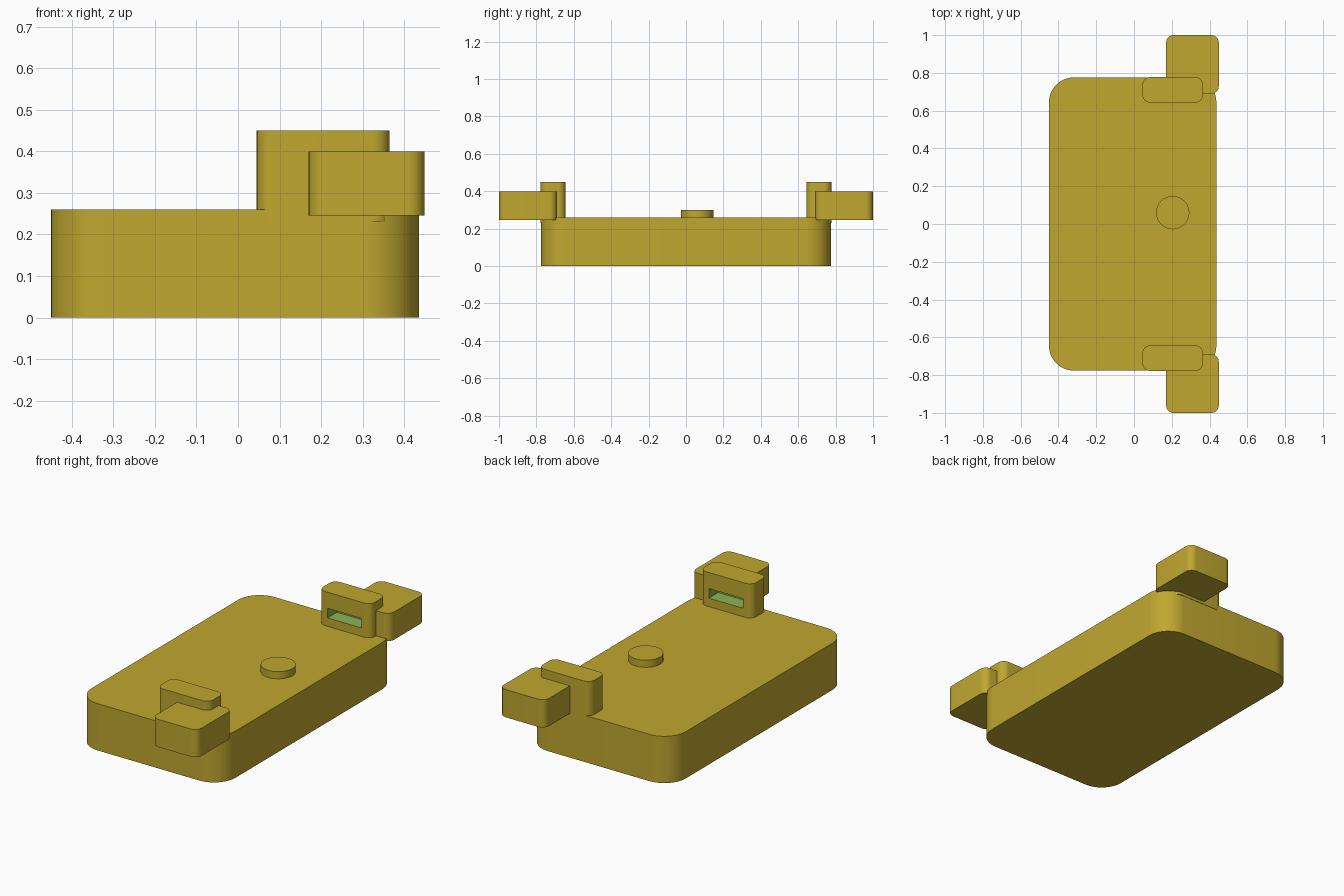
import bpy, bmesh, math

if "Cube" in bpy.data.objects:
    bpy.data.objects.remove(bpy.data.objects["Cube"])


def material(name, rgb):
    m = bpy.data.materials.new(name)
    m.diffuse_color = (*rgb, 1)
    m.use_nodes = True
    m.node_tree.nodes["Principled BSDF"].inputs["Base Color"].default_value = m.diffuse_color
    return m


MATS = [material("mustard", (0.53, 0.39, 0.029)),
        material("slot green", (0.26, 0.46, 0.09))]


def outline(x0, x1, y0, y1, r, n):
    # Rounded rectangle, counter-clockwise
    if r == 0:
        return [(x0, y0), (x1, y0), (x1, y1), (x0, y1)]
    corners = [(x1 - r, y1 - r), (x0 + r, y1 - r), (x0 + r, y0 + r), (x1 - r, y0 + r)]
    pts = []
    for k, (cx, cy) in enumerate(corners):
        for i in range(n + 1):
            a = math.pi / 2 * (k + i / n)
            pts.append((cx + r * math.cos(a), cy + r * math.sin(a)))
    return pts


def prism(name, pts, z0, z1, index=0):
    bm = bmesh.new()
    base = bm.faces.new([bm.verts.new((x, y, z0)) for x, y in pts])
    ext = bmesh.ops.extrude_face_region(bm, geom=[base], use_keep_orig=True)
    for v in ext["geom"]:
        if isinstance(v, bmesh.types.BMVert):
            v.co.z = z1
    bmesh.ops.recalc_face_normals(bm, faces=bm.faces)
    for f in bm.faces:
        f.material_index = index
    me = bpy.data.meshes.new(name)
    bm.to_mesh(me)
    bm.free()
    for m in MATS:
        me.materials.append(m)
    ob = bpy.data.objects.new(name, me)
    bpy.context.collection.objects.link(ob)
    return ob


def select(ob):
    bpy.ops.object.select_all(action="DESELECT")
    ob.select_set(True)
    bpy.context.view_layer.objects.active = ob


def smooth(ob):
    select(ob)
    bpy.ops.object.shade_smooth_by_angle(angle=math.radians(30))


def cut(ob, cutter):
    select(ob)
    mod = ob.modifiers.new("slot", "BOOLEAN")
    mod.operation = "DIFFERENCE"
    mod.solver = "EXACT"
    mod.object = cutter
    bpy.ops.object.modifier_apply(modifier=mod.name)


# Main slab
smooth(prism("body", outline(-0.45, 0.436, -0.776, 0.776, 0.132, 12), 0, 0.26))

# Round button on the top
disc = [(0.205 + 0.088 * math.cos(math.tau * i / 48),
         0.06 + 0.088 * math.sin(math.tau * i / 48)) for i in range(48)]
smooth(prism("button", disc, 0.25, 0.30))

# Slotted post and outer block at each end
for side, s in (("front", -1), ("back", 1)):
    def span(a, b):
        return sorted((s * a, s * b))
    post = prism(side + "_post", outline(0.045, 0.365, *span(0.643, 0.778), 0.04, 8), 0.23, 0.45)
    block = prism(side + "_block", outline(0.17, 0.449, *span(0.69, 1.0), 0.04, 8), 0.246, 0.40)
    # Green-lined slot in the inner face
    cutter = prism(side + "_slot_cutter", outline(0.10, 0.31, *span(0.60, 0.725), 0, 1),
                   0.307, 0.36, 1)
    for ob in (post, block):
        cut(ob, cutter)
        smooth(ob)
    bpy.data.objects.remove(cutter)
